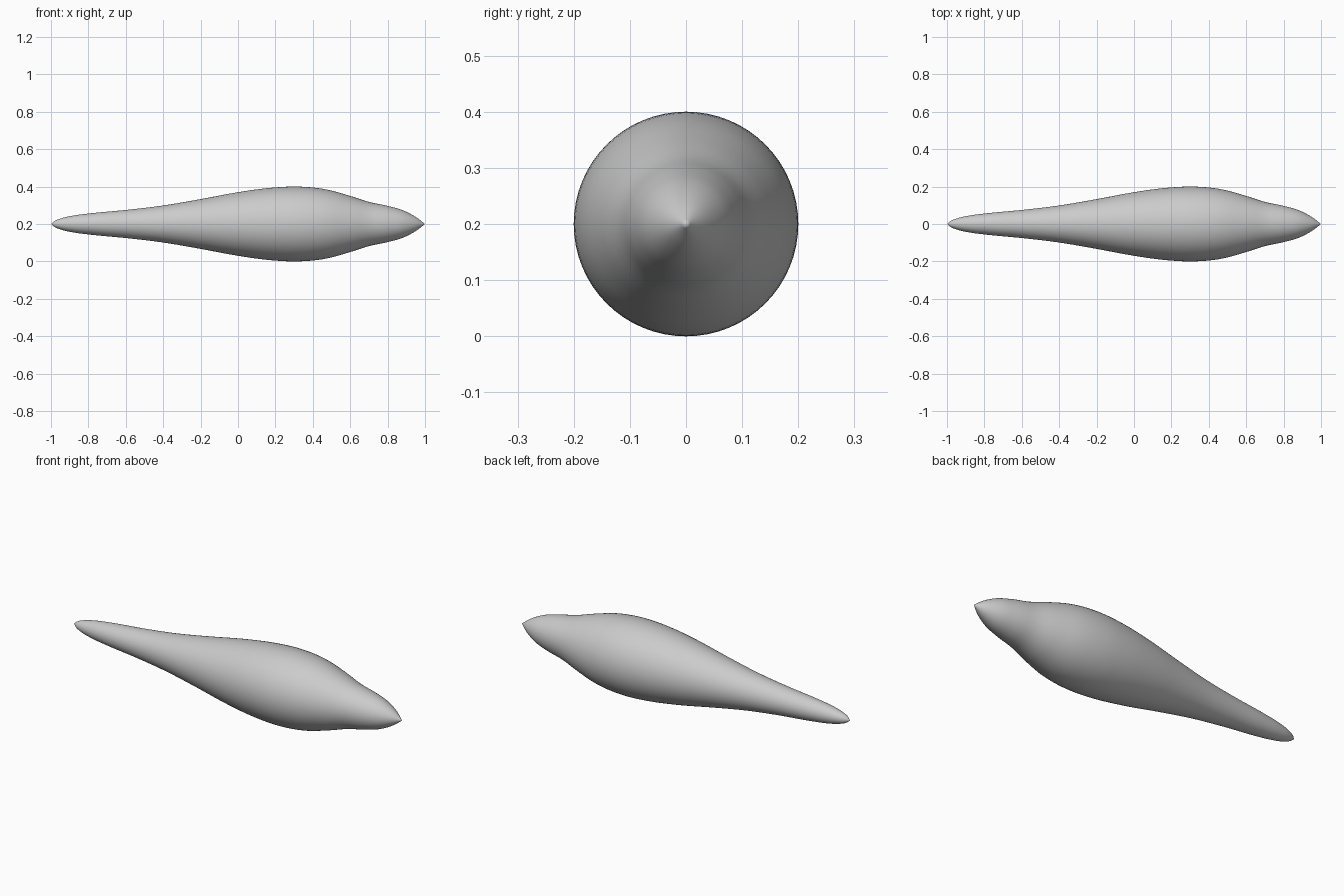
import bpy
import bmesh
import math
from mathutils import Vector

cube = bpy.data.objects.get("Cube")
if cube:
    bpy.data.objects.remove(cube, do_unlink=True)

AXIS_HEIGHT = 0.2
SIDES = 64
STEPS = 5

# Half outline from tail tip to nose tip: position along x, radius
OUTLINE = [Vector(p) for p in (
    (-1, 0), (-0.98, 0.016), (-0.94, 0.032), (-0.88, 0.045), (-0.78, 0.058),
    (-0.6, 0.075), (-0.4, 0.099), (-0.2, 0.133), (0, 0.17), (0.17, 0.193),
    (0.32, 0.2), (0.46, 0.187), (0.6, 0.15), (0.7, 0.118), (0.8, 0.097),
    (0.88, 0.074), (0.95, 0.038), (1, 0))]


def smooth_outline(points, steps):
    """Hermite curve through the points, spaced by chord length."""
    chords = [(b - a).length for a, b in zip(points, points[1:])]
    slopes = [(b - a) / c for a, b, c in zip(points, points[1:], chords)]
    tangents = [slopes[0]]
    for i in range(1, len(slopes)):
        before, after = chords[i - 1], chords[i]
        tangents.append((slopes[i - 1] * after + slopes[i] * before) / (before + after))
    tangents.append(slopes[-1])
    curve = []
    for i, c in enumerate(chords):
        a, b = points[i], points[i + 1]
        for s in range(steps):
            t = s / steps
            blend = t * t * (3 - 2 * t)
            curve.append(a.lerp(b, blend)
                         + tangents[i] * c * t * (1 - t) ** 2
                         - tangents[i + 1] * c * t * t * (1 - t))
    curve.append(points[-1])
    return curve


# Spindle body: the outline turned around the x axis
bm = bmesh.new()
verts = [bm.verts.new((p.x, 0, p.y)) for p in smooth_outline(OUTLINE, STEPS)]
edges = [bm.edges.new(pair) for pair in zip(verts, verts[1:])]
bmesh.ops.spin(bm, geom=verts + edges, cent=(0, 0, 0), axis=(1, 0, 0),
               angle=math.tau, steps=SIDES, use_merge=True)
bmesh.ops.remove_doubles(bm, verts=bm.verts, dist=0.0001)
bmesh.ops.recalc_face_normals(bm, faces=bm.faces)

mesh = bpy.data.meshes.new("spindle_body")
bm.to_mesh(mesh)
bm.free()
body = bpy.data.objects.new("spindle_body", mesh)
body.location.z = AXIS_HEIGHT
bpy.context.collection.objects.link(body)

# Plain grey surface
grey = bpy.data.materials.new("light_grey")
grey.use_nodes = True
color = (0.6, 0.6, 0.6, 1)
grey.diffuse_color = color
grey.node_tree.nodes["Principled BSDF"].inputs["Base Color"].default_value = color
mesh.materials.append(grey)

# Smooth shading all over
bpy.context.view_layer.objects.active = body
body.select_set(True)
bpy.ops.object.shade_smooth_by_angle(angle=math.radians(60))
